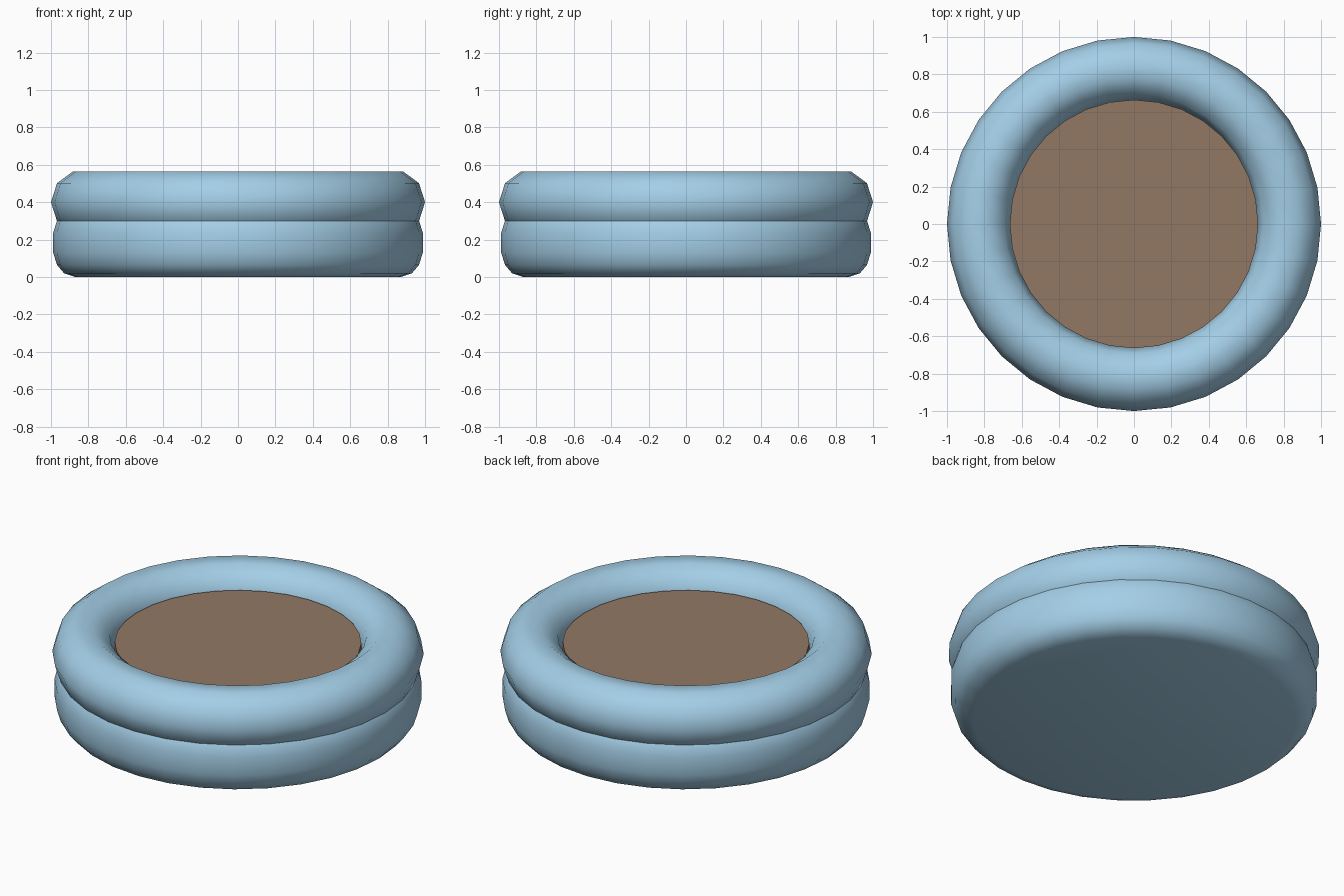
import bpy, bmesh
from math import cos, sin, pi, radians

if "Cube" in bpy.data.objects:
    bpy.data.objects.remove(bpy.data.objects["Cube"])

SIDES = 32


def lathe(name, profile, closed=False, angle=60):
    """Spin an (r, z) profile around z; open profiles get flat caps."""
    bm = bmesh.new()
    rings = []
    for r, z in profile:
        rings.append([bm.verts.new((r * cos(2 * pi * i / SIDES),
                                    r * sin(2 * pi * i / SIDES), z))
                      for i in range(SIDES)])
    pairs = list(zip(rings, rings[1:]))
    if closed:
        pairs.append((rings[-1], rings[0]))
    else:
        bm.faces.new(rings[0])
        bm.faces.new(rings[-1])
    for a, b in pairs:
        for i in range(SIDES):
            j = (i + 1) % SIDES
            bm.faces.new((a[i], a[j], b[j], b[i]))
    bmesh.ops.recalc_face_normals(bm, faces=bm.faces)
    mesh = bpy.data.meshes.new(name)
    bm.to_mesh(mesh)
    bm.free()
    ob = bpy.data.objects.new(name, mesh)
    bpy.context.collection.objects.link(ob)
    mesh.shade_smooth()
    mesh.set_sharp_from_angle(angle=radians(angle))
    return ob


def paint(ob, name, color):
    mat = bpy.data.materials.new(name)
    mat.diffuse_color = color
    mat.use_nodes = True
    mat.node_tree.nodes["Principled BSDF"].inputs["Base Color"].default_value = mat.diffuse_color
    ob.data.materials.append(mat)


blue = (0.37, 0.62, 0.80, 1)

# Rounded lower cushion, symmetric about its mid height
lower = [(0.87, 0.0), (0.93, 0.02), (0.968, 0.065), (0.988, 0.13)]
upper = [(r, 0.366 - z) for r, z in reversed(lower)]
paint(lathe("base_cushion", lower + upper), "base_blue", blue)

# Fat ring on top, ten-sided cross-section
section = [(0.83 + 0.17 * cos(2 * pi * k / 10), 0.40 + 0.173 * sin(2 * pi * k / 10))
           for k in range(10)]
paint(lathe("top_ring", section, closed=True), "ring_blue", blue)

# Flat brown disc filling the ring
disc = lathe("centre_disc", [(0.664, 0.30), (0.664, 0.46)], angle=40)
paint(disc, "disc_brown", (0.29, 0.19, 0.13, 1))
